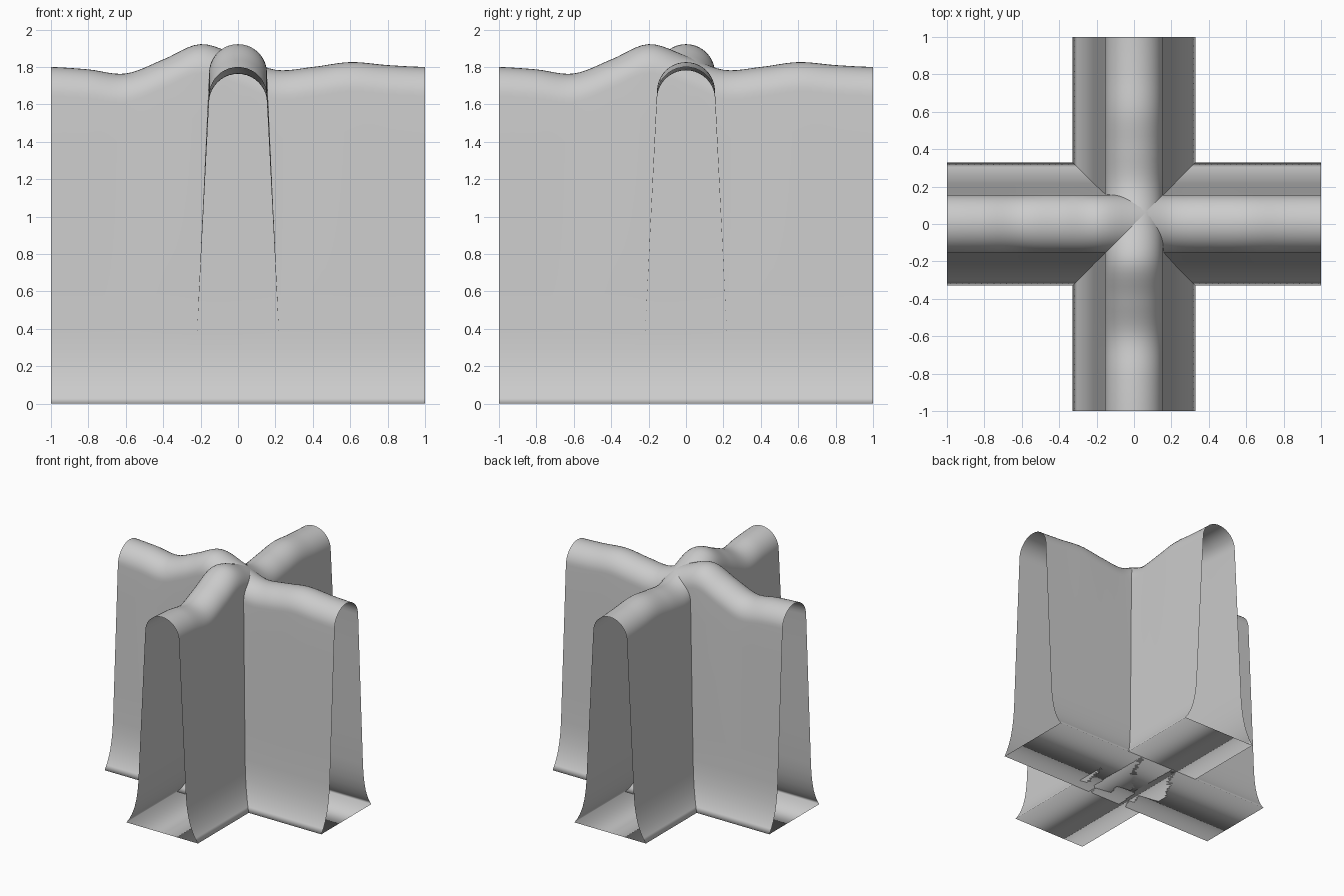
import bpy, bmesh, math

if "Cube" in bpy.data.objects:
    bpy.data.objects.remove(bpy.data.objects["Cube"])

# Wavy ridge height, sampled every 0.2 along the wall from -1 to 1
RIDGE = [1.80, 1.787, 1.765, 1.84, 1.922, 1.86, 1.785, 1.80, 1.826, 1.81, 1.80]
# Flared foot of the half profile: (half width, height)
FOOT = [(0.33, 0.0), (0.304, 0.035), (0.278, 0.085), (0.255, 0.145), (0.238, 0.215), (0.226, 0.29), (0.219, 0.37)]
RADIUS = 0.155
STEPS = 60


def ridge(t):
    """Catmull-Rom curve through the ridge heights."""
    u = min(max((t + 1) / 0.2, 0), 9.9999)
    i = int(u)
    f = u - i
    a, b, c, d = [RIDGE[min(max(k, 0), 10)] for k in range(i - 1, i + 3)]
    return b + 0.5 * f * (c - a + f * (2*a - 5*b + 4*c - d + f * (3*(b - c) + d - a)))


def profile(top):
    """Closed cross-section: flared feet, tapering sides, round top."""
    spring = top - RADIUS
    half = list(FOOT)
    w0, z0 = FOOT[-1]
    for k in range(1, 6):
        f = k / 6
        half.append((w0 + (RADIUS - w0) * f, z0 + (spring - z0) * f))
    arc = [(RADIUS * math.cos(math.pi * k / 20), spring + RADIUS * math.sin(math.pi * k / 20))
           for k in range(21)]
    return half + arc + [(-w, z) for w, z in reversed(half)]


def wall(name, along_y):
    """Sweep the profile along one axis, open at both ends."""
    bm = bmesh.new()
    rings = []
    for s in range(STEPS + 1):
        t = -1 + 2 * s / STEPS
        rings.append([bm.verts.new((w, t, z) if along_y else (t, w, z)) for w, z in profile(ridge(t))])
    n = len(rings[0])
    for r0, r1 in zip(rings, rings[1:]):
        for i in range(n):
            j = (i + 1) % n          # the last face is the flat floor
            quad = [r0[i], r0[j], r1[j], r1[i]]
            bm.faces.new(quad if along_y is False else quad[::-1]).smooth = True
    bm.normal_update()
    bm.faces.ensure_lookup_table()
    if bm.faces[n // 2].normal.z < 0:
        bmesh.ops.reverse_faces(bm, faces=bm.faces[:])
    mesh = bpy.data.meshes.new(name)
    bm.to_mesh(mesh)
    bm.free()
    obj = bpy.data.objects.new(name, mesh)
    bpy.context.collection.objects.link(obj)


# Two identical walls crossing at the centre
wall("wall_left_right", False)
wall("wall_front_back", True)
